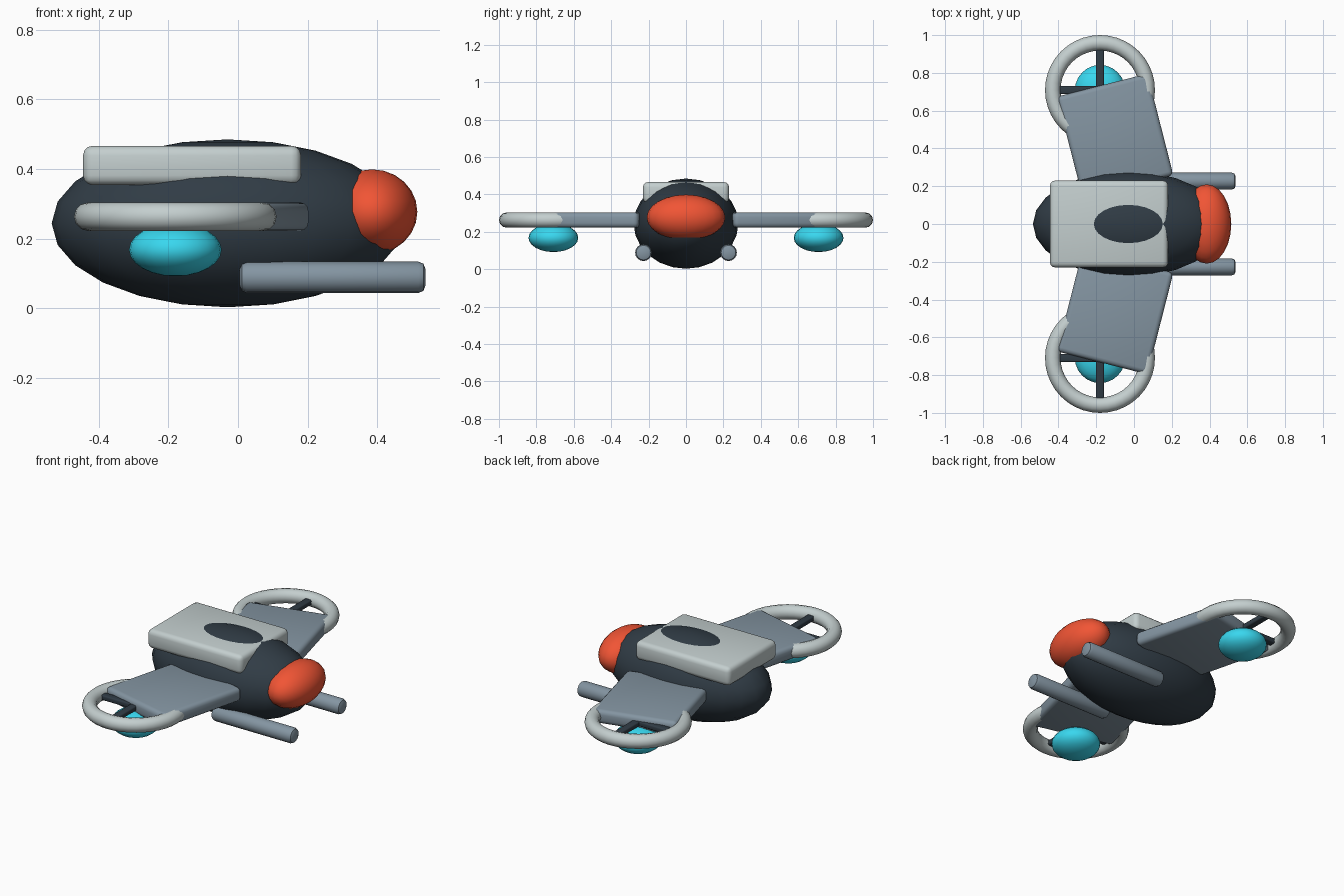
import bpy
from math import radians, pi

if "Cube" in bpy.data.objects:
    bpy.data.objects.remove(bpy.data.objects["Cube"])


def material(name, rgb):
    m = bpy.data.materials.new(name)
    m.diffuse_color = (*rgb, 1)
    m.use_nodes = True
    m.node_tree.nodes["Principled BSDF"].inputs["Base Color"].default_value = m.diffuse_color
    return m


DARK = material("charcoal", (0.03, 0.045, 0.06))
SLATE = material("slate", (0.23, 0.30, 0.36))
PALE = material("pale_grey", (0.55, 0.62, 0.62))
RED = material("orange_red", (0.88, 0.09, 0.035))
CYAN = material("cyan", (0.04, 0.68, 0.86))


def finish(name, mat, bevel=0, segments=3):
    """Apply scale, then bevel, colour and smooth the active object."""
    ob = bpy.context.object
    ob.name = name
    bpy.ops.object.transform_apply(location=False, rotation=False, scale=True)
    if bevel:
        mod = ob.modifiers.new("rounded_edges", 'BEVEL')
        mod.width, mod.segments = bevel, segments
        mod.limit_method = 'ANGLE'
        bpy.ops.object.modifier_apply(modifier=mod.name)
    ob.data.materials.append(mat)
    bpy.ops.object.shade_smooth_by_angle(angle=radians(40))
    return ob


def ellipsoid(name, loc, radii, mat):
    bpy.ops.mesh.primitive_uv_sphere_add(segments=24, ring_count=12, location=loc)
    bpy.context.object.scale = radii
    return finish(name, mat)


def box(name, loc, size, mat, bevel, yaw=0):
    bpy.ops.mesh.primitive_cube_add(size=1, location=loc, rotation=(0, 0, yaw))
    bpy.context.object.scale = size
    return finish(name, mat, bevel)


# Hull, nose and back pack (the hull pokes through the pack's top)
ellipsoid("hull", (-0.03, 0, 0.244), (0.505, 0.28, 0.241), DARK)
ellipsoid("nose", (0.385, 0, 0.277), (0.13, 0.21, 0.122), RED)
box("back_pack", (-0.132, 0, 0.41), (0.626, 0.46, 0.113), PALE, 0.028)

for side, s in (("left", 1), ("right", -1)):
    # Swept wing plate
    box(side + "_wing", (-0.10, 0.466 * s, 0.263), (0.495, 0.555, 0.082),
        SLATE, 0.025, 0.25 * s)

    # Rotor guard ring with crossed struts and the pod below it
    cx, cy = -0.18, 0.709 * s
    bpy.ops.mesh.primitive_torus_add(location=(cx, cy, 0.263), major_radius=0.25,
                                     minor_radius=0.041, major_segments=40,
                                     minor_segments=12)
    finish(side + "_rotor_ring", PALE)
    box(side + "_strut_long", (cx, cy, 0.263), (0.46, 0.044, 0.03), DARK, 0.008)
    box(side + "_strut_cross", (cx, cy, 0.263), (0.044, 0.46, 0.03), DARK, 0.008)
    ellipsoid(side + "_pod", (cx, cy, 0.168), (0.133, 0.133, 0.076), CYAN)

    # Landing skid
    bpy.ops.mesh.primitive_cylinder_add(vertices=16, radius=0.045, depth=0.533,
                                        location=(0.2715, 0.227 * s, 0.089),
                                        rotation=(0, pi / 2, 0))
    finish(side + "_skid", SLATE, 0.02, 2)
